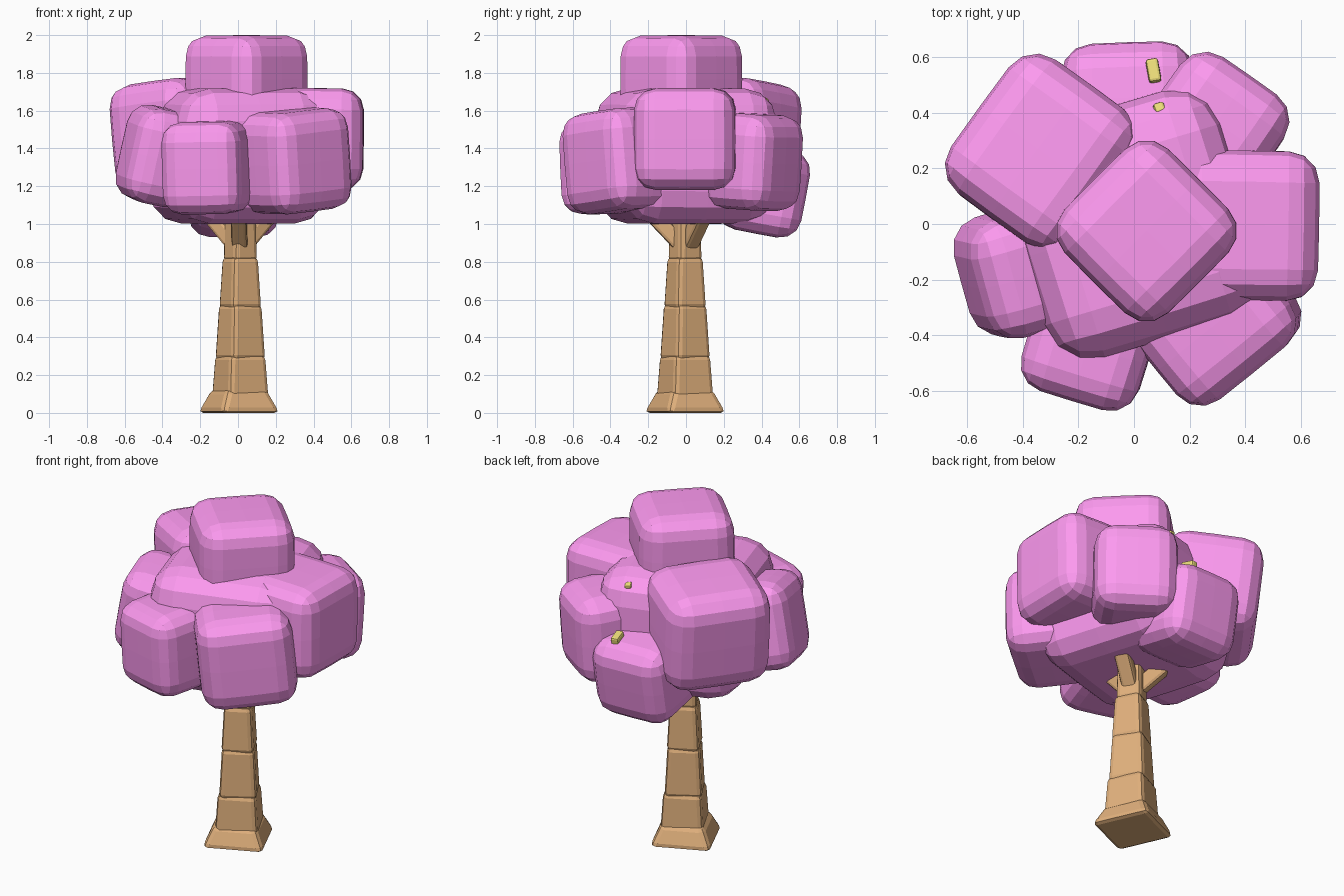
import bpy, bmesh
from math import radians, cos, sin
from mathutils import Vector, Matrix

if "Cube" in bpy.data.objects:
    bpy.data.objects.remove(bpy.data.objects["Cube"])


def material(name, rgb):
    m = bpy.data.materials.new(name)
    m.diffuse_color = (*rgb, 1)
    m.use_nodes = True
    m.node_tree.nodes["Principled BSDF"].inputs["Base Color"].default_value = m.diffuse_color
    return m


PINK = material("blossom", (0.98, 0.32, 0.87))
BROWN = material("bark", (0.74, 0.43, 0.20))
YELLOW = material("pale_twig", (0.87, 0.75, 0.20))


def block(name, mat, centre, size, yaw=0, lean=(0, 0), bevel=0.1, puff=0.0, taper=1.0, segments=2):
    """Bevelled box; lean tips its top, taper scales its top, puff bulges its sides."""
    bm = bmesh.new()
    bmesh.ops.create_cube(bm, size=1)
    if puff:
        bmesh.ops.subdivide_edges(bm, edges=bm.edges[:], cuts=1, use_grid_fill=True)
    for v in bm.verts:
        on_sides = sum(abs(c) > 0.4 for c in v.co)
        v.co *= 1 - puff * (on_sides - 1)
        if v.co.z > 0.3:
            v.co.x *= taper
            v.co.y *= taper
        v.co = Vector(a * b for a, b in zip(v.co, size))
    turn = Vector((0, 0, 1)).rotation_difference(Vector((*lean, 1)))
    place = Matrix.Translation(centre) @ turn.to_matrix().to_4x4() @ Matrix.Rotation(radians(yaw), 4, 'Z')
    bm.transform(place)
    bmesh.ops.recalc_face_normals(bm, faces=bm.faces[:])
    me = bpy.data.meshes.new(name)
    bm.to_mesh(me)
    bm.free()
    me.materials.append(mat)
    ob = bpy.data.objects.new(name, me)
    bpy.context.collection.objects.link(ob)
    mod = ob.modifiers.new("bevel", 'BEVEL')
    mod.width = bevel
    mod.segments = segments
    mod.limit_method = 'ANGLE'
    mod.angle_limit = radians(40)
    return ob


# Trunk: flared foot and stacked tapering segments
block("trunk_foot", BROWN, (0.005, -0.005, 0.062), (0.345, 0.345, 0.124), 24, bevel=0.03, taper=0.68)
segments = [(0.06, 0.305, 0.240, 0.88, 26), (0.28, 0.575, 0.207, 0.86, 30),
            (0.55, 0.825, 0.179, 0.85, 27), (0.80, 1.10, 0.142, 0.93, 31)]
for i, (z0, z1, w, taper, yaw) in enumerate(segments):
    block(f"trunk_segment_{i + 1}", BROWN, (0.012, -0.005, (z0 + z1) / 2), (w, w, z1 - z0),
          yaw, bevel=0.026, taper=taper)

# Three branches spreading into the crown
for i, ang in enumerate((30, 150, 268)):
    d = Vector((cos(radians(ang)), sin(radians(ang)), 0))
    block(f"branch_{i + 1}", BROWN, Vector((0.01, 0, 1.0)) + d * 0.13, (0.085, 0.085, 0.36),
          ang, lean=(d.x * 0.95, d.y * 0.95), bevel=0.018)

# Crown: rounded blocks around a large core
crown = [
    ("crown_core", (0, 0, 1.36), (0.83, 0.86, 0.72), 17, (0, 0), 0.17),
    ("crown_top", (0.045, -0.025, 1.765), (0.53, 0.53, 0.47), 45, (0, 0), 0.11),
    ("crown_left_back", (-0.32, 0.25, 1.47), (0.55, 0.60, 0.58), -36, (-0.09, 0.07), 0.12),
    ("crown_left", (-0.425, -0.175, 1.36), (0.35, 0.44, 0.51), 16, (0.22, -0.05), 0.11),
    ("crown_front_left", (-0.16, -0.43, 1.30), (0.44, 0.42, 0.49), -17, (-0.03, -0.04), 0.10),
    ("crown_front_right", (0.295, -0.35, 1.335), (0.53, 0.45, 0.54), 39, (-0.06, -0.08), 0.11),
    ("crown_right", (0.395, -0.005, 1.45), (0.54, 0.54, 0.54), -1, (0.01, 0), 0.11),
    ("crown_back_right", (0.29, 0.35, 1.33), (0.46, 0.43, 0.51), -35, (0.03, 0.06), 0.11),
    ("crown_back", (-0.02, 0.41, 1.18), (0.48, 0.45, 0.47), 2, (0, 0.19), 0.11),
]
for name, centre, size, yaw, lean, bevel in crown:
    block(name, PINK, centre, size, yaw, lean, bevel, puff=0.008, segments=3)

# Pale twig ends poking through the crown
block("twig_low", YELLOW, (0.07, 0.55, 1.395), (0.045, 0.085, 0.05), 10, (0, 0.2), 0.01)
block("twig_high", YELLOW, (0.09, 0.41, 1.64), (0.04, 0.04, 0.06), 20, (0.1, 0.4), 0.01)
